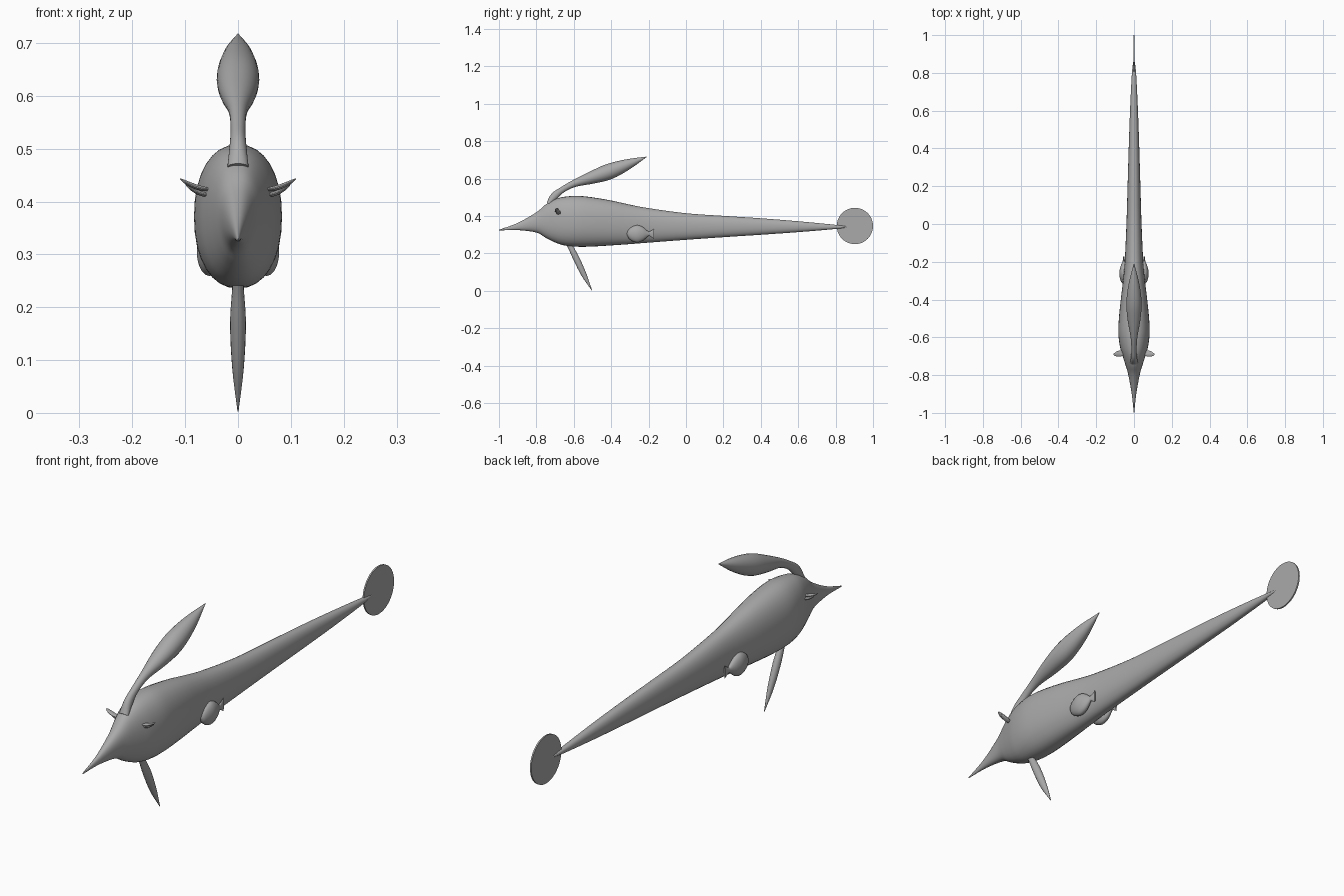
import bpy, bmesh, math
from mathutils import Vector

if "Cube" in bpy.data.objects:
    bpy.data.objects.remove(bpy.data.objects["Cube"])

grey = bpy.data.materials.new("plain grey")
grey.diffuse_color = (0.4, 0.4, 0.4, 1)
grey.use_nodes = True
grey.node_tree.nodes["Principled BSDF"].inputs["Base Color"].default_value = grey.diffuse_color


def finish(bm, name):
    bmesh.ops.recalc_face_normals(bm, faces=bm.faces)
    me = bpy.data.meshes.new(name)
    bm.to_mesh(me)
    bm.free()
    me.materials.append(grey)
    ob = bpy.data.objects.new(name, me)
    bpy.context.collection.objects.link(ob)
    bpy.ops.object.select_all(action='DESELECT')
    ob.select_set(True)
    bpy.context.view_layer.objects.active = ob
    bpy.ops.object.shade_smooth_by_angle(angle=math.radians(40))
    return ob


def smooth_rows(rows, steps):
    """Catmull-Rom interpolation of every column."""
    pts = [Vector(r) for r in rows]
    pts = [2 * pts[0] - pts[1]] + pts + [2 * pts[-1] - pts[-2]]
    out = []
    for i in range(1, len(pts) - 2):
        a, b, c, d = pts[i - 1:i + 3]
        for k in range(steps):
            t = k / steps
            out.append(0.5 * (2 * b + (c - a) * t + (2 * a - 5 * b + 4 * c - d) * t * t
                              + (3 * b - a - 3 * c + d) * t ** 3))
    return out + [pts[-2]]


def loft(name, rows, sides=24, steps=4, power=2.0, upright=False, x=0.0):
    """Rows are (y, z, half depth, half width); sections follow the path."""
    st = smooth_rows(rows, steps)
    bm = bmesh.new()
    rings = []
    for i, (y, z, h, w) in enumerate(st):
        p, q = st[max(i - 1, 0)], st[min(i + 1, len(st) - 1)]
        d = Vector((0, 1, 0)) if upright else Vector((0, q[0] - p[0], q[1] - p[1])).normalized()
        n = Vector((0, -d.z, d.y))
        ring = []
        for k in range(sides):
            a = 2 * math.pi * k / sides
            c, s = math.cos(a), math.sin(a)
            cx = math.copysign(abs(c) ** (2 / power), c) * max(w, 0.0005)
            cn = math.copysign(abs(s) ** (2 / power), s) * max(h, 0.0005)
            ring.append(bm.verts.new(Vector((x + cx, y, z)) + n * cn))
        rings.append(ring)
    for r, t in zip(rings, rings[1:]):
        for k in range(sides):
            j = (k + 1) % sides
            bm.faces.new((r[k], r[j], t[j], t[k]))
    bm.faces.new(rings[0])
    bm.faces.new(rings[-1])
    return finish(bm, name)


# Body: outline as (y, top, bottom, half width)
outline = [(-1, .327, .323, .001), (-.9, .363, .325, .012), (-.8, .42, .312, .03),
           (-.75, .462, .284, .044), (-.7, .49, .259, .06), (-.65, .503, .243, .074),
           (-.58, .508, .236, .083), (-.5, .50, .237, .08), (-.4, .483, .243, .07),
           (-.3, .461, .25, .058), (-.2, .442, .258, .049), (0, .415, .273, .04),
           (.2, .401, .287, .034), (.4, .388, .30, .028), (.6, .372, .314, .021),
           (.8, .353, .331, .011), (.875, .343, .341, .001)]
loft("body", [(y, (t + b) / 2, (t - b) / 2, w) for y, t, b, w in outline],
     sides=32, power=2.2, upright=True)

# Head crest and belly fin
loft("crest", [(-.735, .465, .012, .02), (-.705, .505, .02, .016), (-.665, .538, .016, .014),
               (-.6, .573, .019, .018), (-.5, .607, .034, .035), (-.41, .638, .042, .04),
               (-.31, .677, .028, .027), (-.21, .717, .001, .001)])
loft("belly_fin", [(-.645, .28, .012, .009), (-.618, .235, .014, .011), (-.585, .17, .017, .015),
                   (-.545, .085, .014, .011), (-.503, .003, .001, .001)], sides=16)

# Tail disc
bm = bmesh.new()
bmesh.ops.create_cone(bm, cap_ends=True, segments=48, radius1=.097, radius2=.097, depth=.006)
for v in bm.verts:
    v.co = (v.co.z, .903 + v.co.x, .347 + v.co.y)
finish(bm, "tail_disc")

for side, label in ((1, "right"), (-1, "left")):
    # Side pod with a small flared tail
    loft("pod_" + label, [(-.317, .305, .001, .001), (-.307, .305, .023, .013),
                          (-.285, .305, .04, .021), (-.258, .305, .046, .024),
                          (-.23, .305, .036, .019), (-.205, .305, .015, .009),
                          (-.195, .305, .012, .006), (-.172, .305, .026, .003)],
         sides=20, x=side * .054)
    # Pair of flat lashes curving outward
    for i, (z0, x1, z1, y) in enumerate([(.423, .11, .443, -.69), (.412, .099, .432, -.682)]):
        bm = bmesh.new()
        bmesh.ops.create_uvsphere(bm, u_segments=14, v_segments=10, radius=1)
        for v in bm.verts:
            t = (v.co.z + 1) / 2
            v.co = (side * (.05 + (x1 - .05) * t), y + .012 * v.co.x,
                    z0 + (z1 - z0) * t * t + .005 * v.co.y)
        finish(bm, "lash_%s_%d" % (label, i + 1))
